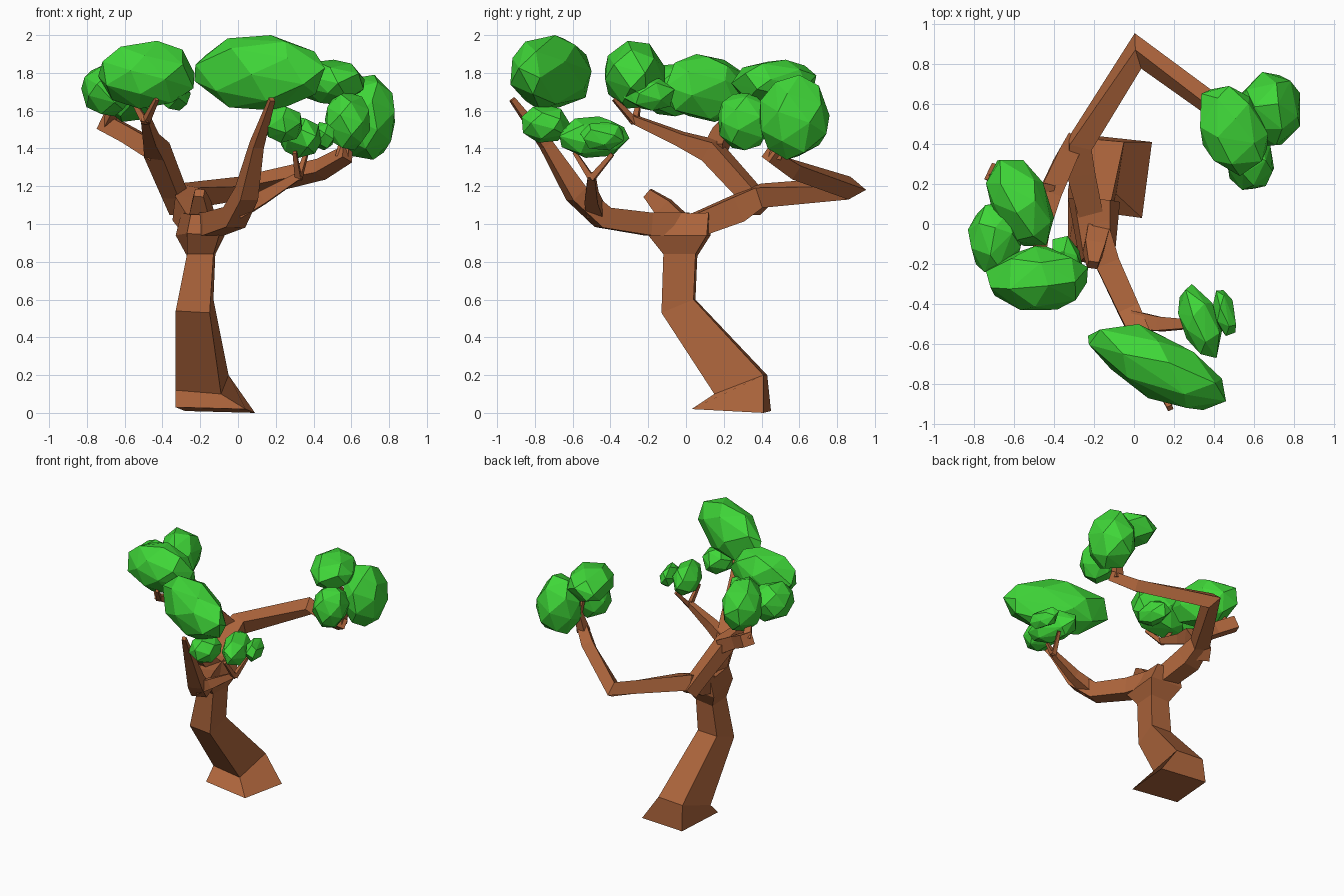
import bpy, bmesh, math, random
from mathutils import Vector

if "Cube" in bpy.data.objects:
    bpy.data.objects.remove(bpy.data.objects["Cube"])

random.seed(4)


def material(name, rgb):
    m = bpy.data.materials.new(name)
    m.diffuse_color = (*rgb, 1)
    m.use_nodes = True
    m.node_tree.nodes["Principled BSDF"].inputs["Base Color"].default_value = m.diffuse_color
    return m


bark = material("bark", (0.42, 0.13, 0.045))
leaf = material("leaf", (0.05, 0.68, 0.04))


def finish(name, bm, mat):
    bmesh.ops.recalc_face_normals(bm, faces=bm.faces)
    me = bpy.data.meshes.new(name)
    bm.to_mesh(me)
    bm.free()
    me.materials.append(mat)
    ob = bpy.data.objects.new(name, me)
    bpy.context.collection.objects.link(ob)
    return ob


def loft(name, rings):
    """Skin a stack of four-cornered rings and cap both ends."""
    bm = bmesh.new()
    vs = [[bm.verts.new(p) for p in r] for r in rings]
    for a, b in zip(vs, vs[1:]):
        for i in range(4):
            j = (i + 1) % 4
            bm.faces.new((a[i], a[j], b[j], b[i]))
    bm.faces.new(vs[0])
    bm.faces.new(vs[-1])
    return finish(name, bm, bark)


def branch(name, points):
    """Square-section mitred limb through (x, y, z, half width) points."""
    P = [Vector(p[:3]) for p in points]
    D = [(b - a).normalized() for a, b in zip(P, P[1:])]
    up = Vector((0, 0, 1)) if abs(D[0].z) < 0.85 else Vector((1, 0, 0))
    u = D[0].cross(up).normalized()
    rings = []
    for i, p in enumerate(points):
        d1, d2 = D[max(i - 1, 0)], D[min(i, len(D) - 1)]
        t = (d1 + d2).normalized()
        u = (u - t * u.dot(t)).normalized()
        v = t.cross(u)
        ring = []
        for su, sv in ((1, 1), (-1, 1), (-1, -1), (1, -1)):
            o = (u * su + v * sv) * p[3]
            if (d2 - d1).length > 1e-4:
                b = (d2 - d1).normalized()
                o += b * o.dot(b) * (1 / t.dot(d1) - 1)
            ring.append(P[i] + o)
        rings.append(ring)
    return loft(name, rings)


def foliage(name, lo, hi, shear=0.0, n=24):
    """Faceted blob filling the box lo..hi, slanted in plan by shear."""
    pts = []
    turn = random.uniform(0, 6)
    for i in range(n):
        z = 1 - 2 * (i + 0.5) / n
        r = math.sqrt(1 - z * z)
        a = turn + i * 2.39996 + random.uniform(-0.2, 0.2)
        x, y = r * math.cos(a), r * math.sin(a)
        pts.append((x, y + shear * x, z))
    mn = [min(p[k] for p in pts) for k in range(3)]
    mx = [max(p[k] for p in pts) for k in range(3)]
    bm = bmesh.new()
    for p in pts:
        bm.verts.new([lo[k] + (p[k] - mn[k]) / (mx[k] - mn[k]) * (hi[k] - lo[k])
                      for k in range(3)])
    bmesh.ops.convex_hull(bm, input=bm.verts)
    return finish(name, bm, leaf)


# Leaning trunk with flared foot
loft("trunk", [
    [(-.33, .08, .03), (.04, .03, .02), (.09, .41, 0), (-.28, .45, .01)],
    [(-.33, .17, .12), (-.09, .15, .10), (-.05, .41, .20), (-.27, .43, .20)],
    [(-.33, -.12, .54), (-.15, -.13, .53), (-.13, .04, .60), (-.30, .05, .60)],
    [(-.27, -.11, .84), (-.13, -.12, .84), (-.12, .05, .84), (-.27, .06, .83)],
    [(-.27, -.19, .95), (-.10, -.20, .94), (-.07, .11, .94), (-.33, .13, .94)],
    [(-.25, -.17, 1.05), (-.12, -.18, 1.05), (-.12, .12, 1.06), (-.30, .13, 1.06)],
])

# Limbs at the back: long bent one and the one that turns up to the left
branch("back_limb", [(-.21, .02, .98, .06), (-.27, .27, 1.08, .07),
                     (-.27, .40, 1.15, .055), (.02, .865, 1.19, .044),
                     (.44, .56, 1.29, .042), (.58, .44, 1.37, .035)])
branch("back_limb_tip", [(.55, .47, 1.35, .035), (.57, .50, 1.5, .02),
                         (.55, .46, 1.65, .01)])
branch("left_limb", [(-.30, .40, 1.08, .05), (-.34, .33, 1.17, .05),
                     (-.43, .13, 1.39, .055), (-.46, -.03, 1.45, .035),
                     (-.49, -.29, 1.56, .02)])
branch("left_side_branch", [(-.43, .15, 1.38, .05), (-.58, .19, 1.47, .045),
                            (-.71, .26, 1.54, .045)])
branch("left_side_tip", [(-.69, .24, 1.53, .03), (-.64, .13, 1.64, .015)])
branch("left_twig_front", [(-.49, -.27, 1.54, .018), (-.43, -.38, 1.66, .01)])
branch("left_twig_back", [(-.49, -.27, 1.54, .018), (-.55, -.25, 1.64, .01)])

# Limb reaching to the front and its side branch
branch("front_limb", [(-.19, .0, 1.0, .06), (-.13, -.2, 1.0, .06),
                      (-.02, -.44, 1.035, .055), (.045, -.58, 1.16, .05),
                      (.10, -.74, 1.42, .03), (.18, -.92, 1.66, .014)])
branch("front_side_branch", [(0, -.48, 1.07, .045), (.13, -.5, 1.14, .035),
                             (.33, -.5, 1.26, .018)])
branch("front_twig_a", [(.32, -.5, 1.24, .016), (.36, -.39, 1.37, .01)])
branch("front_twig_b", [(.32, -.5, 1.24, .016), (.30, -.59, 1.38, .01)])
branch("stub", [(-.18, -.03, 1.0, .055), (-.2, -.12, 1.09, .05),
                (-.205, -.205, 1.165, .026)])

# Foliage on the right
foliage("foliage_right_top", (.33, .24, 1.63), (.67, .69, 1.87), -.3)
foliage("foliage_right_outer", (.52, .39, 1.34), (.83, .76, 1.79))
foliage("foliage_right_small", (.46, .17, 1.39), (.70, .45, 1.70))

# Foliage on the left
foliage("foliage_left_back", (-.74, -.11, 1.54), (-.40, .32, 1.90), -.4)
foliage("foliage_left_outer", (-.83, -.24, 1.57), (-.56, .11, 1.85))
foliage("foliage_left_front", (-.74, -.43, 1.61), (-.23, -.11, 1.97))
foliage("foliage_left_small", (-.41, -.33, 1.60), (-.25, -.06, 1.77), -.3, 16)

# Foliage at the front
foliage("foliage_front_top", (-.23, -.93, 1.60), (.46, -.50, 2.0), -.8)
foliage("foliage_front_under", (.13, -.87, 1.43), (.34, -.61, 1.63), 0, 20)
foliage("foliage_front_low", (.22, -.67, 1.35), (.44, -.30, 1.57), -.5, 20)
foliage("foliage_front_small", (.39, -.56, 1.39), (.51, -.33, 1.54), -.4, 16)
